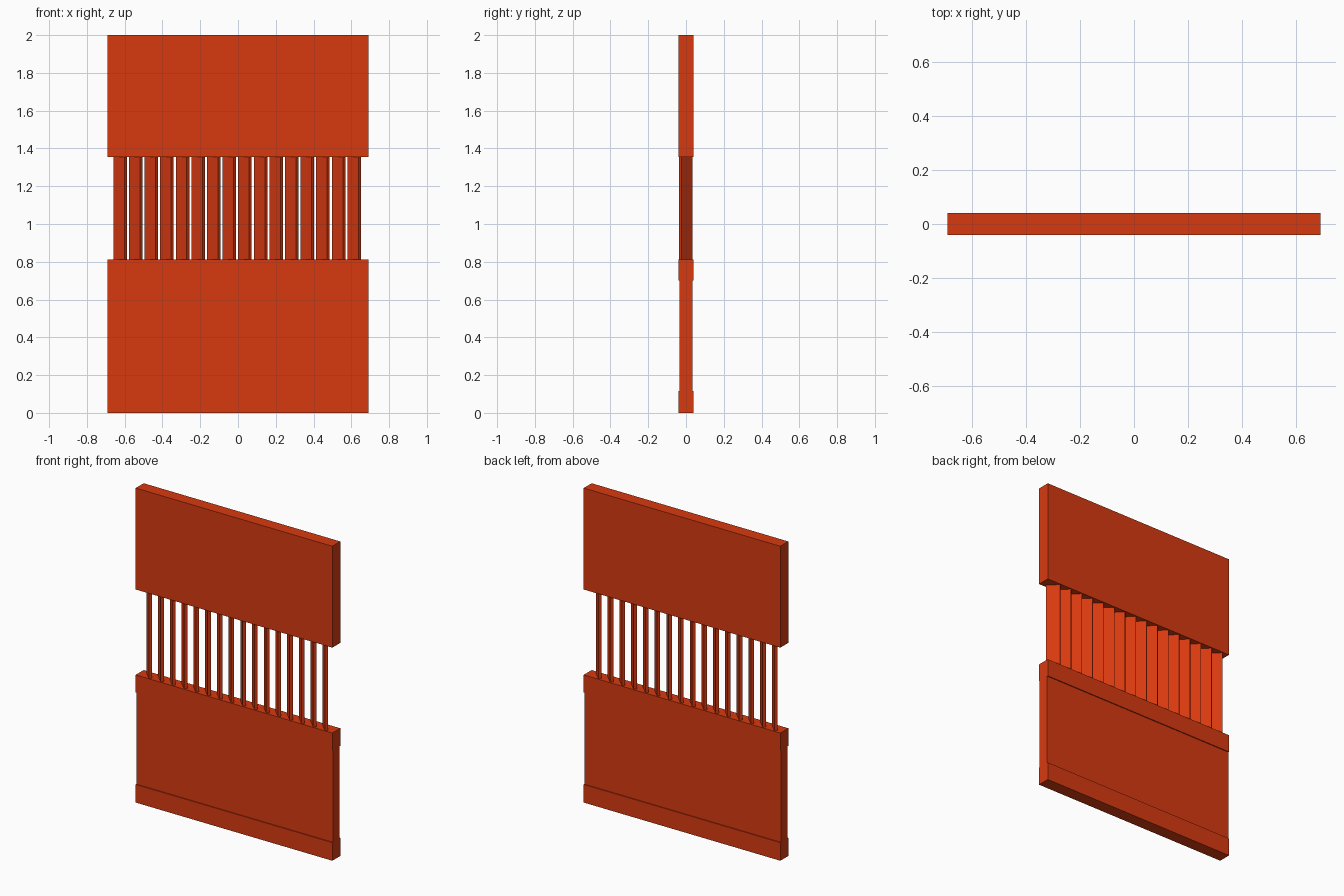
import bpy
import math

cube = bpy.data.objects.get("Cube")
if cube:
    bpy.data.objects.remove(cube, do_unlink=True)

# Single paint colour
paint = bpy.data.materials.new("orange_red_paint")
paint.use_nodes = True
colour = (0.68, 0.042, 0.005, 1)
paint.diffuse_color = colour
paint.node_tree.nodes["Principled BSDF"].inputs["Base Color"].default_value = colour

WIDTH = 1.384
DEPTH = 0.08


def box(name, size, location, turn=0.0):
    """Flat-faced box with its size baked into the mesh."""
    bpy.ops.mesh.primitive_cube_add(size=1, location=location, rotation=(0, 0, turn))
    obj = bpy.context.object
    obj.name = name
    obj.scale = size
    bpy.ops.object.transform_apply(location=False, rotation=False, scale=True)
    obj.data.materials.append(paint)
    return obj


def board(name, bottom, top, depth=DEPTH):
    """Full-width horizontal board between two heights."""
    return box(name, (WIDTH, depth, top - bottom), (0, 0, (bottom + top) / 2))


# Solid boards, with the lower panel slightly recessed between its rails
board("bottom_rail", 0, 0.115)
board("lower_panel", 0.115, 0.70, DEPTH - 0.012)
board("middle_rail", 0.70, 0.812)
board("upper_panel", 1.355, 2.0)

# Row of upright louvre slats turned halfway to the front
SLATS = 16
FIRST, LAST = -0.624, 0.615
for i in range(SLATS):
    x = FIRST + (LAST - FIRST) * i / (SLATS - 1)
    box(f"louvre_slat_{i + 1}", (0.082, 0.019, 1.355 - 0.812),
        (x, -0.001, (0.812 + 1.355) / 2), -math.radians(45))
